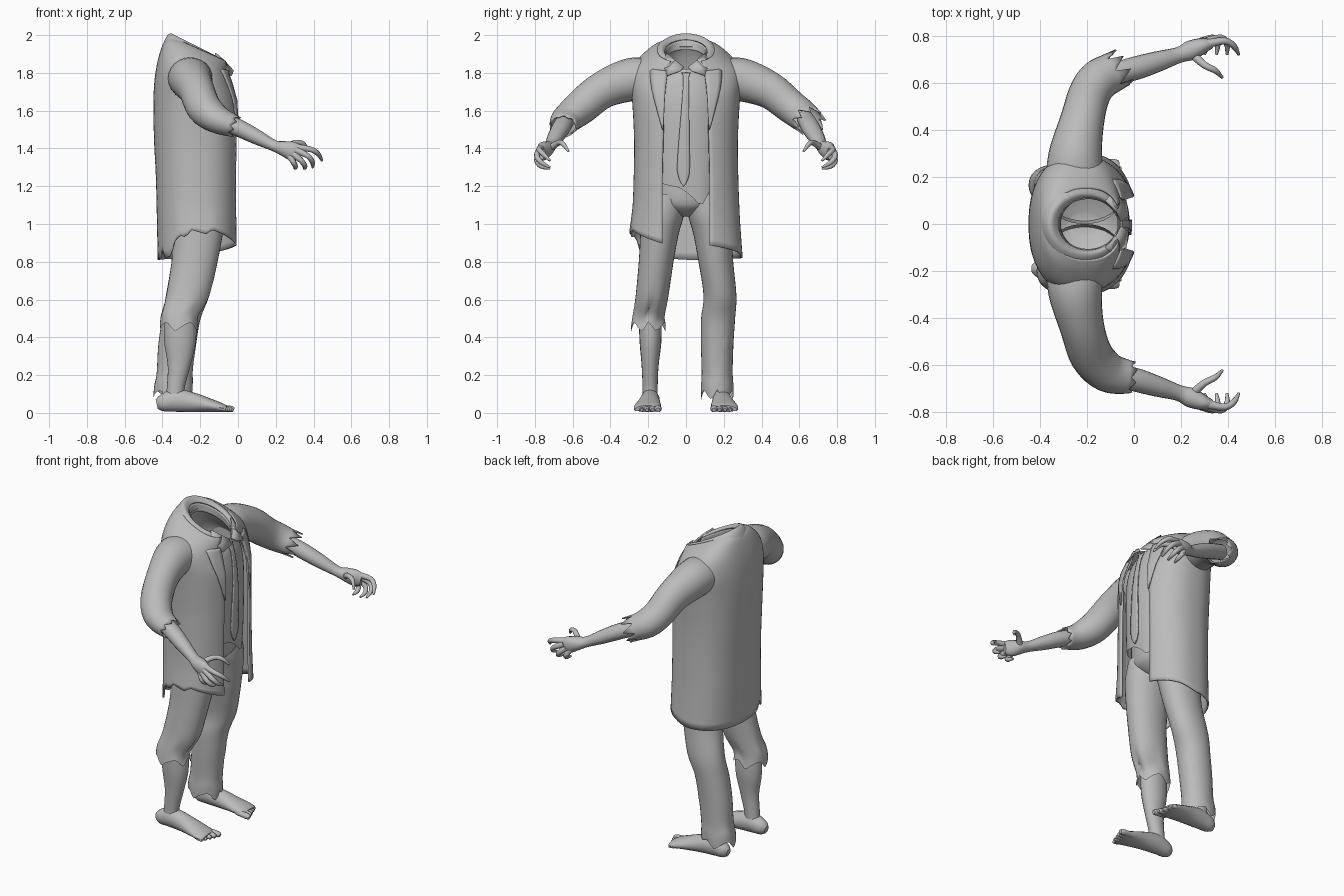
import bpy, bmesh, math
from mathutils import Vector

if "Cube" in bpy.data.objects:
    bpy.data.objects.remove(bpy.data.objects["Cube"])

grey = bpy.data.materials.new("plain_grey")
grey.diffuse_color = (0.5, 0.5, 0.5, 1)
grey.use_nodes = True
grey.node_tree.nodes["Principled BSDF"].inputs["Base Color"].default_value = grey.diffuse_color


def spline(rows, k):
    """Smoothly resample rows of numbers, k steps per span."""
    out = []
    for i in range(len(rows) - 1):
        p = [rows[max(0, min(len(rows) - 1, i + j))] for j in (-1, 0, 1, 2)]
        for s in range(k):
            t = s / k
            out.append([0.5 * (2 * b + (c - a) * t + (2 * a - 5 * b + 4 * c - d) * t * t
                               + (3 * b - a - 3 * c + d) * t ** 3) for a, b, c, d in zip(*p)])
    return out + [list(rows[-1])]


def table(pts, t):
    """Linear lookup in a list of (key, value)."""
    for (a, u), (b, v) in zip(pts, pts[1:]):
        if t <= b:
            return u + (v - u) * max(0, (t - a) / (b - a))
    return pts[-1][1]


def skin(name, rings, closed=True, caps=(False, False), thick=0.0):
    """Join rows of points into a smooth surface."""
    bm = bmesh.new()
    vs = [[bm.verts.new(p) for p in r] for r in rings]
    n = len(vs[0])
    for a, b in zip(vs, vs[1:]):
        for i in range(n if closed else n - 1):
            j = (i + 1) % n
            bm.faces.new((a[i], a[j], b[j], b[i]))
    if caps[0]:
        bm.faces.new(vs[0][::-1])
    if caps[1]:
        bm.faces.new(vs[-1])
    bmesh.ops.recalc_face_normals(bm, faces=bm.faces)
    me = bpy.data.meshes.new(name)
    bm.to_mesh(me)
    bm.free()
    me.materials.append(grey)
    ob = bpy.data.objects.new(name, me)
    bpy.context.collection.objects.link(ob)
    if thick:
        m = ob.modifiers.new("thickness", 'SOLIDIFY')
        m.thickness, m.offset = thick, 0
    bpy.ops.object.select_all(action='DESELECT')
    ob.select_set(True)
    bpy.context.view_layer.objects.active = ob
    bpy.ops.object.shade_smooth_by_angle(angle=math.radians(45))
    return ob


def loft(name, rows, n=32, power=2.0, hem=None, caps=(False, False), thick=0.0):
    """Level rings: z, cx, cy, rx, ry, tilt, half gap at the front."""
    rows = [tuple(r) + (0,) * (7 - len(r)) for r in rows]
    opened = rows[0][6] > 0
    rings = []
    for z, cx, cy, rx, ry, tilt, gap in spline(rows, 4):
        a0 = math.asin(min(1, (max(gap, 0) / ry) ** (power / 2))) if opened else 0
        ring = []
        for i in range(n):
            a = a0 + (2 * math.pi - 2 * a0) * i / (n - 1 if opened else n)
            c, s = math.cos(a), math.sin(a)
            dx = rx * math.copysign(abs(c) ** (2 / power), c)
            dy = ry * math.copysign(abs(s) ** (2 / power), s)
            drop = table(hem, a) * max(0, 1 - (z - rows[0][0]) / 0.25) if hem else 0
            ring.append((cx + dx, cy + dy, z + tilt * dx + drop))
        rings.append(ring)
    return skin(name, rings, not opened, caps, thick)


def tube(name, rows, side=1, n=16, k=4, caps=(True, True), jag=0.0, thick=0.0):
    """Tube along x, y, z with half width and half height; side mirrors y."""
    rows = spline([(r[0], r[1] * side) + tuple(r[2:]) for r in rows], k)
    pts = [Vector(r[:3]) for r in rows]
    rings = []
    for i, r in enumerate(rows):
        t = (pts[min(i + 1, len(pts) - 1)] - pts[max(i - 1, 0)]).normalized()
        u = t.cross(Vector((0, 0, 1))).normalized()
        v = u.cross(t)
        ring = []
        for j in range(n):
            a = 2 * math.pi * j / n
            p = pts[i] + u * r[3] * math.cos(a) + v * r[4] * math.sin(a)
            if jag and i == len(rows) - 1:
                p += t * jag * (j % 3 - 0.5)
            ring.append(p)
        rings.append(ring)
    return skin(name, rings, True, caps, thick)


def front_x(rows, y, z, power):
    """Depth of a lofted garment's front surface."""
    cx, rx, ry = (table([(r[0] + r[5] * r[3], r[i]) for r in rows], z) for i in (1, 3, 4))
    return cx + rx * max(0, 1 - abs(y / ry) ** power) ** (1 / power)


def strip(name, left, right, rows, power, lift):
    """Thin plate between two (y, z) edges, laid on a garment."""
    rings = []
    for a, b in zip(spline(left, 4), spline(right, 4)):
        line = [(a[0] + (b[0] - a[0]) * f / 4, a[1] + (b[1] - a[1]) * f / 4) for f in range(5)]
        rings.append([(front_x(rows, y, z, power) + lift, y, z) for y, z in line])
    return skin(name, rings, False, thick=0.008)


# Open coat with a ragged hem
coat = [(0.86, -.21, 0, .21, .295, 0, .125), (1.05, -.213, 0, .212, .28, 0, .125),
        (1.25, -.215, 0, .215, .272, 0, .125), (1.45, -.22, 0, .22, .27, 0, .12),
        (1.65, -.225, 0, .218, .28, 0, .115), (1.76, -.235, 0, .2, .29, -.1, .11),
        (1.84, -.235, 0, .18, .27, -.25, .1), (1.9, -.22, 0, .165, .2, -.4, .09),
        (1.92, -.2, 0, .145, .15, -.45, .08)]
coat_hem = [(0.3, .03), (1.2, -.01), (1.6, -.04), (3.1, -.05), (3.5, -.04), (3.65, .01),
            (3.8, -.04), (4.0, -.03), (4.15, .05), (4.3, .08), (4.45, .07), (4.6, .11),
            (4.85, .085), (5.0, .11), (5.4, .08), (6.0, .03)]
loft("coat", coat, 64, 2.4, coat_hem, thick=0.01)

# Turned-over coat collar
loft("coat_collar", [(1.875, -.215, 0, .178, .205, -.42, .1), (1.91, -.21, 0, .165, .165, -.48, .08),
                     (1.93, -.205, 0, .148, .13, -.5, .06), (1.91, -.195, 0, .13, .115, -.5, .05)],
     40, thick=0.01)

# Waistcoat and shirt front, with pointed lower edge
vest = [(1.14, -.2, 0, .172, .2, 0), (1.3, -.2, 0, .178, .2, 0), (1.6, -.2, 0, .18, .2, 0),
        (1.75, -.21, 0, .17, .19, -.1), (1.83, -.2, 0, .145, .14, -.35),
        (1.88, -.19, 0, .12, .11, -.5)]
loft("waistcoat", vest, 48, 2.4,
     [(0, .03), (.34, -.05), (.75, .08), (5.5, .08), (6.22, .05), (6.3, .03)])

# Shirt collar band, necktie
loft("shirt_collar", [(1.86, -.19, 0, .125, .115, -.5, .03), (1.91, -.195, 0, .128, .11, -.5, .045)],
     32, thick=0.008)
strip("necktie", [(-.025, 1.8), (-.015, 1.74), (-.045, 1.35), (-.04, 1.25), (-.015, 1.2)],
      [(.025, 1.8), (.015, 1.74), (.02, 1.35), (.015, 1.25), (-.01, 1.2)], vest, 2.4, .008)

# Trouser seat
loft("trouser_seat", [(1.04, -.21, 0, .07, .04), (1.07, -.21, 0, .12, .12),
                      (1.13, -.21, 0, .155, .2), (1.32, -.21, 0, .158, .2)], caps=(True, False))

# Trouser legs: one torn at the knee, one full length
thigh = [(.62, -.267, .18, .115, .087), (.8, -.23, .158, .122, .092), (.95, -.215, .14, .135, .102),
         (1.05, -.21, .122, .145, .112), (1.16, -.21, .1, .145, .1)]
ragged = [(i * 0.45, (.022, -.03, .005)[i % 3]) for i in range(15)]
short = [(.46, -.312, .2, .102, .092), (.52, -.31, .198, .1, .085)] + thigh
loft("torn_trouser_leg", [(r[0], r[1], -r[2], r[3], r[4]) for r in short], 32, 2.1, ragged)
loft("long_trouser_leg", [(.1, -.345, .165, .103, .086), (.15, -.342, .165, .103, .086),
                          (.22, -.335, .165, .096, .082), (.36, -.322, .165, .1, .086),
                          (.5, -.3, .17, .102, .09)] + thigh, 32, 2.1, ragged)

for side, label in ((-1, "right"), (1, "left")):
    # Lapel and shirt collar point
    strip(label + "_lapel", [(.095 * side, 1.81), (.11 * side, 1.7), (.12 * side, 1.5)],
          [(.19 * side, 1.82), (.18 * side, 1.71), (.125 * side, 1.5)], coat, 2.4, .012)
    inner = [(-.12, .1, 1.905), (-.075, .055, 1.865), (-.055, .01, 1.83)]
    outer = [(-.1, .125, 1.86), (-.035, .1, 1.785), (-.025, .03, 1.81)]
    skin(label + "_collar_point", [[(x, y * side, z) for x, y, z in e] for e in (inner, outer)],
         False, thick=0.008)

    # Sleeve, ragged at the cuff
    sleeve = [(-.25, .18, 1.77, .12, .1), (-.25, .29, 1.765, .11, .11), (-.22, .44, 1.71, .09, .095)]
    if side < 0:
        sleeve += [(-.18, .56, 1.615, .088, .088), (-.11, .63, 1.555, .082, .072),
                   (-.025, .65, 1.52, .068, .056)]
    else:
        sleeve += [(-.19, .55, 1.625, .085, .085), (-.15, .61, 1.58, .085, .08),
                   (-.09, .645, 1.55, .08, .07)]
    tube(label + "_sleeve", sleeve, side, 24, caps=(True, False), jag=.012 if side < 0 else .035,
         thick=0.008)

    # Bare forearm running into the palm
    tube(label + "_forearm", [(-.12, .63, 1.56, .045, .045), (0, .66, 1.51, .05, .046),
                              (.1, .69, 1.46, .044, .04), (.19, .718, 1.415, .034, .03),
                              (.24, .737, 1.4, .042, .04), (.29, .757, 1.385, .034, .05),
                              (.33, .766, 1.378, .02, .038)], side)

    # Curled fingers and thumb
    for name, path in (
            ("index", [(.31, .765, 1.405), (.385, .778, 1.395), (.425, .755, 1.37), (.445, .72, 1.335)]),
            ("middle", [(.31, .775, 1.39), (.37, .79, 1.36), (.395, .765, 1.325), (.395, .72, 1.3)]),
            ("ring", [(.295, .775, 1.37), (.335, .79, 1.335), (.355, .765, 1.305), (.35, .72, 1.293)]),
            ("little", [(.275, .765, 1.36), (.295, .78, 1.325), (.305, .755, 1.303), (.3, .72, 1.295)]),
            ("thumb", [(.25, .72, 1.4), (.3, .675, 1.43), (.345, .652, 1.425), (.375, .622, 1.385)])):
        radii = (.019, .015, .013, .006)
        tube(f"{label}_{name}_finger", [p + (r, r) for p, r in zip(path, radii)], side, 10, 3)

    # Lower leg and foot
    loft(label + "_shin", [(.05, -.335, .19 * side, .05, .042), (.13, -.33, .19 * side, .047, .04),
                           (.25, -.312, .19 * side, .06, .045), (.38, -.307, .188 * side, .084, .058),
                           (.52, -.305, .19 * side, .085, .06)], 20)
    tube(label + "_foot", [(-.43, .19, .045, .02, .025), (-.4, .19, .052, .042, .045),
                           (-.33, .19, .066, .05, .06), (-.24, .193, .056, .056, .052),
                           (-.15, .2, .04, .068, .036), (-.09, .205, .028, .072, .025),
                           (-.065, .205, .022, .06, .018)], side, 20)
    for i in range(5):
        y, end, r = .148 + i * .029, -.022 - .011 * i, .02 - .002 * i
        tube(f"{label}_toe_{i + 1}", [(-.11, y, .026, r * .8, r * .8), (end - .02, y, .021, r, r * .9),
                                      (end, y, .016, r * .55, r * .6)], side, 10, 3)
